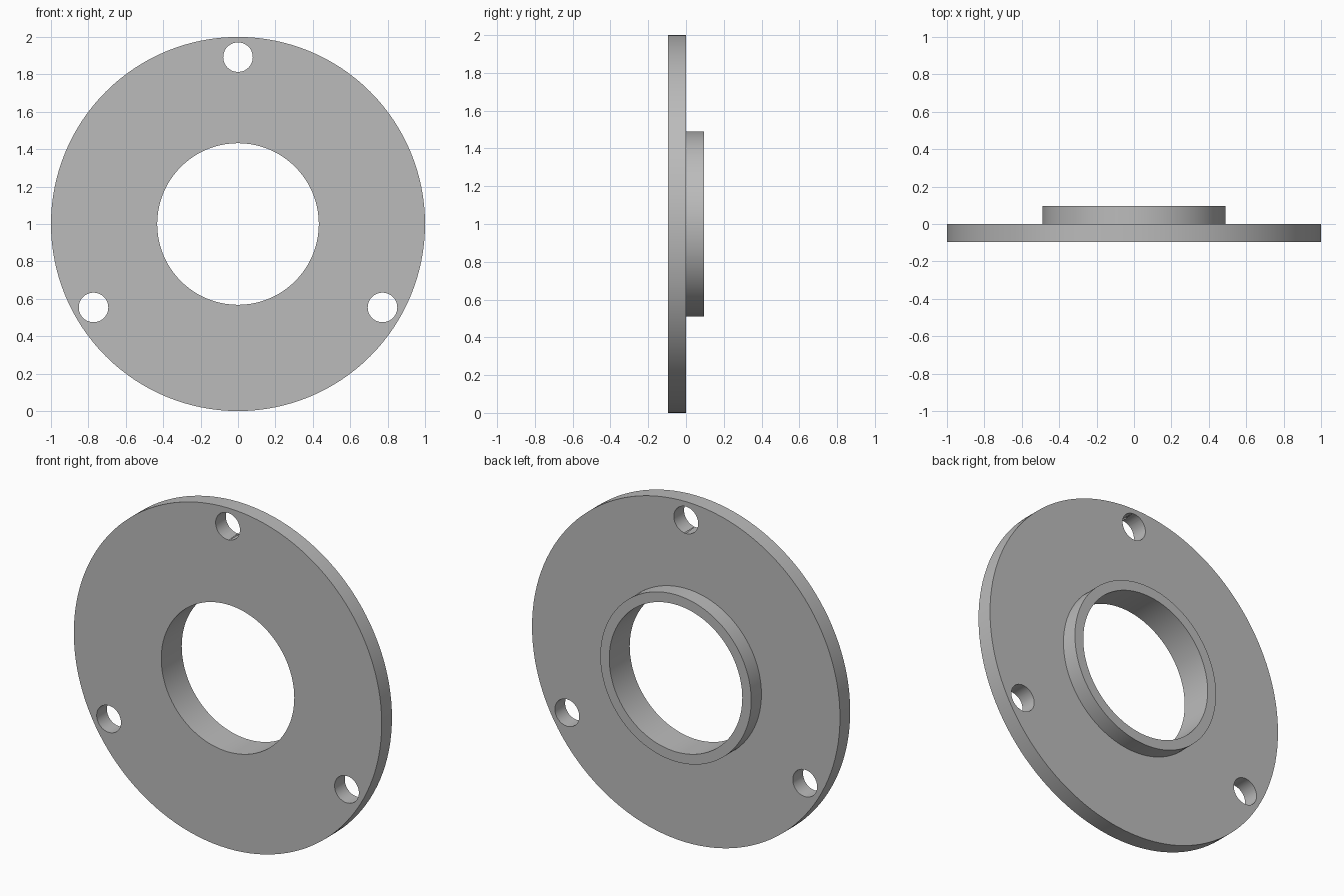
import bpy
import bmesh
from math import cos, sin, pi, radians
from mathutils import Vector

cube = bpy.data.objects.get("Cube")
if cube:
    bpy.data.objects.remove(cube, do_unlink=True)

CENTRE = Vector((0, 0, 1))
DEPTH = 0.095                       # thickness of the plate and of the collar
OUTER, COLLAR, BORE = 1.0, 0.49, 0.432
HOLE_RADIUS, HOLE_CIRCLE = 0.079, 0.892

steel = bpy.data.materials.new("plain_grey")
steel.use_nodes = True
grey = (0.5, 0.5, 0.5, 1)
steel.diffuse_color = grey
steel.node_tree.nodes["Principled BSDF"].inputs["Base Color"].default_value = grey


def revolve(name, profile, centre, steps):
    """Turn a closed (radius, y) profile around the y axis through centre."""
    bm = bmesh.new()
    rings = []
    for i in range(steps):
        a = 2 * pi * i / steps
        rings.append([bm.verts.new((r * cos(a), y, r * sin(a))) for r, y in profile])
    n = len(profile)
    for i, ring in enumerate(rings):
        after = rings[(i + 1) % steps]
        for j in range(n):
            k = (j + 1) % n
            bm.faces.new((ring[j], ring[k], after[k], after[j]))
    bmesh.ops.recalc_face_normals(bm, faces=bm.faces)
    return add_object(name, bm, centre)


def rod(name, radius, length, centre, steps):
    """Solid cylinder along y."""
    bm = bmesh.new()
    bmesh.ops.create_cone(bm, cap_ends=True, segments=steps,
                          radius1=radius, radius2=radius, depth=length)
    bmesh.ops.rotate(bm, verts=bm.verts, cent=(0, 0, 0),
                     matrix=Vector((0, 0, 1)).rotation_difference(Vector((0, 1, 0))).to_matrix())
    return add_object(name, bm, centre)


def add_object(name, bm, centre):
    mesh = bpy.data.meshes.new(name)
    bm.to_mesh(mesh)
    bm.free()
    mesh.materials.append(steel)
    obj = bpy.data.objects.new(name, mesh)
    obj.location = centre
    bpy.context.collection.objects.link(obj)
    return obj


# Plate with the raised collar on its back and the bore through both
flange = revolve("flange_with_collar", [
    (BORE, -DEPTH), (OUTER, -DEPTH), (OUTER, 0),
    (COLLAR, 0), (COLLAR, DEPTH), (BORE, DEPTH)], CENTRE, 128)

# Three bolt holes, evenly spaced
bpy.context.view_layer.objects.active = flange
flange.select_set(True)
for angle in (90, 210, 330):
    a = radians(angle)
    spot = CENTRE + HOLE_CIRCLE * Vector((cos(a), 0, sin(a)))
    cutter = rod("bolt_hole_cutter", HOLE_RADIUS, 4 * DEPTH, spot, 48)
    cutter.hide_render = True
    cut = flange.modifiers.new("bolt_hole", "BOOLEAN")
    cut.operation = "DIFFERENCE"
    cut.solver = "EXACT"
    cut.object = cutter
    bpy.ops.object.modifier_apply(modifier=cut.name)
    bpy.data.objects.remove(cutter, do_unlink=True)

bpy.ops.object.shade_smooth_by_angle(angle=radians(30))
